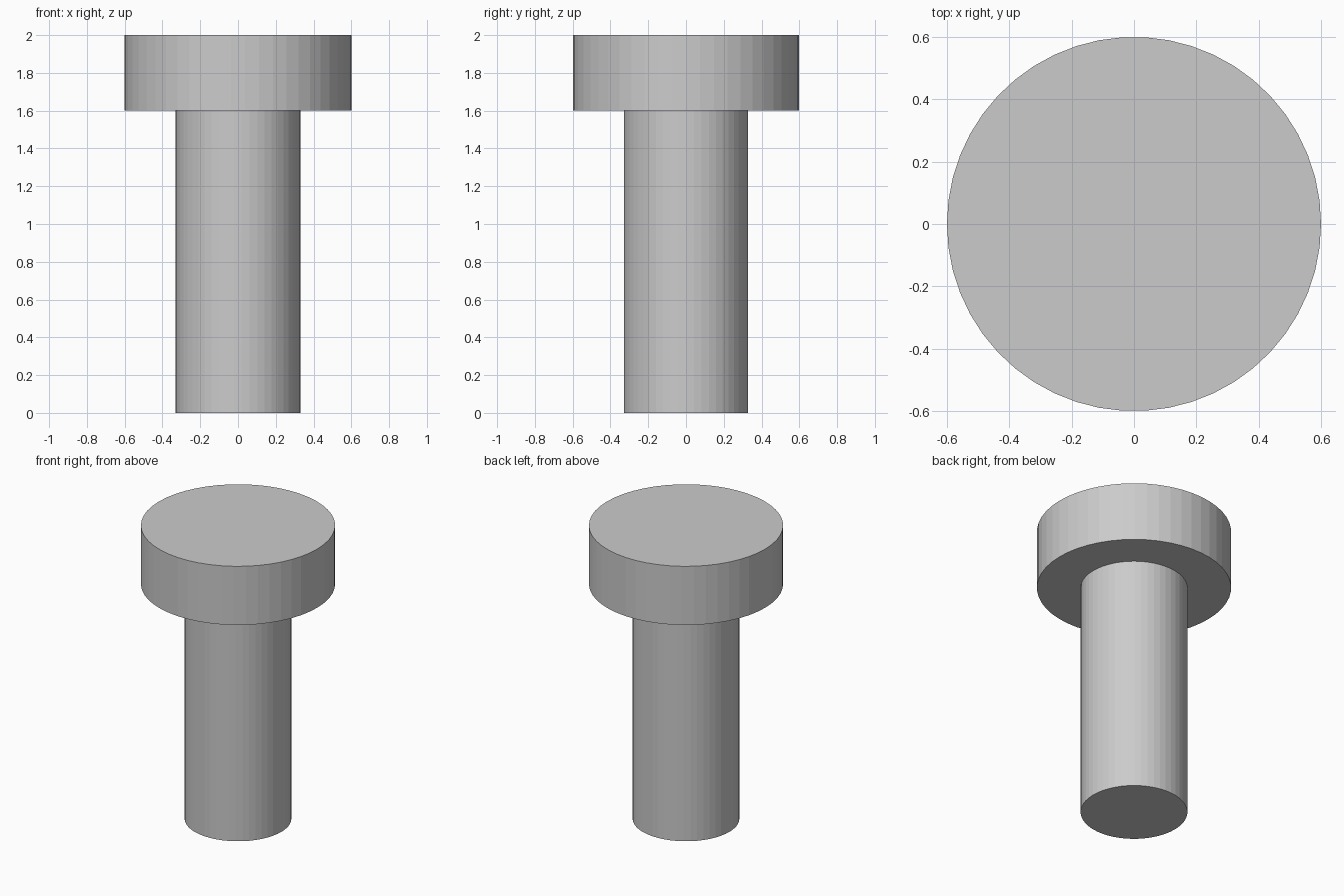
import bpy
import math

if "Cube" in bpy.data.objects:
    bpy.data.objects.remove(bpy.data.objects["Cube"])

SIDES = 50


def cylinder(name, radius, z0, z1):
    # Flat-faceted upright cylinder with corners on the x axis
    bpy.ops.mesh.primitive_cylinder_add(
        vertices=SIDES, radius=radius, depth=z1 - z0,
        location=(0, 0, (z0 + z1) / 2), rotation=(0, 0, math.pi / 2))
    obj = bpy.context.object
    obj.name = name
    bpy.ops.object.transform_apply(location=False, rotation=True, scale=True)
    return obj


# Round shaft and the wide flat head resting on it
cylinder("shaft", 0.33, 0.0, 1.6)
cylinder("head", 0.6, 1.6, 2.0)
